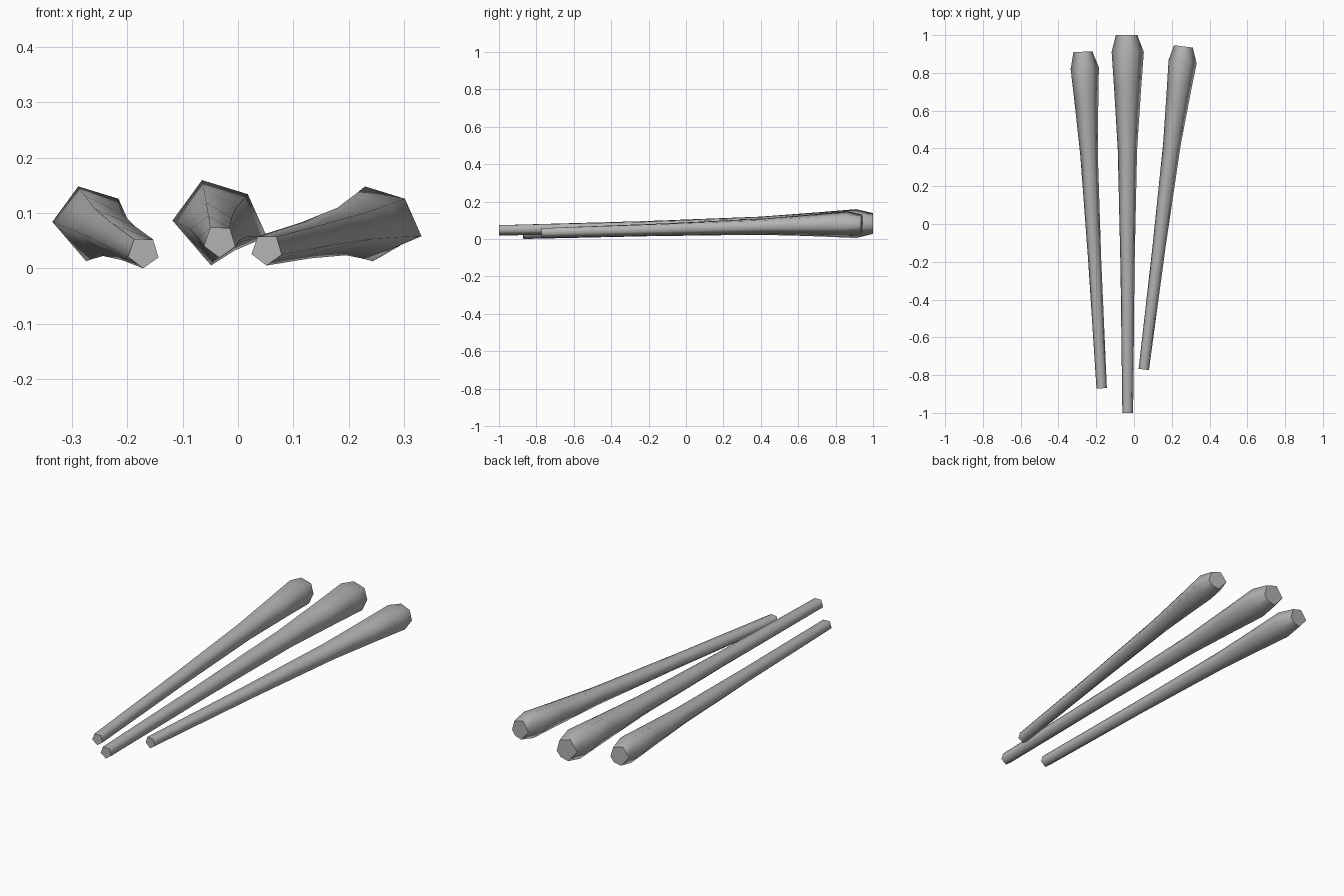
import bpy, bmesh, math
from mathutils import Vector

cube = bpy.data.objects.get("Cube")
if cube:
    bpy.data.objects.remove(cube, do_unlink=True)

# One plain grey
grey = bpy.data.materials.new("plain_grey")
grey.use_nodes = True
colour = (0.45, 0.45, 0.45, 1)
grey.diffuse_color = colour
grey.node_tree.nodes["Principled BSDF"].inputs["Base Color"].default_value = colour

# Unit cross-sections (x, z): uneven head and five-sided grip,
# each with an extra point on the lower side to match the six-sided cap
head = [Vector(p) for p in [(-.98, .04), (-.33, .93), (.68, .62), (1.1, -.32), (.39, -.62), (-.13, -.95)]]
grip = [Vector((math.cos(math.radians(a)), math.sin(math.radians(a)))) for a in (197, 125, 53, -19, -91)]
grip.insert(4, (grip[3] + grip[4]) / 2)
cap = [Vector((p.x * .72 if i != 3 else .68, p.y * .72)) for i, p in enumerate(head)]
cap[4] = Vector((.42, -.56))

# Position along the shaft, and the share of the head's swelling left there
SWELL = [(0, 1), (.1, .76), (.27, .4), (.6, .15), (1, 0)]


def make_club(name, wide, tip, cap_y, head_radius, grip_radius):
    wide, tip = Vector(wide), Vector(tip)
    axis = (wide - tip).normalized()
    side = Vector((axis.y, -axis.x, 0)).normalized()
    bm = bmesh.new()

    def ring(centre, section):
        return [bm.verts.new(centre + side * p.x + Vector((0, 0, p.y))) for p in section]

    end = Vector((wide.x + axis.x * (cap_y - wide.y), cap_y, wide.z))
    rings = [ring(end, [p * head_radius for p in cap])]
    for t, s in SWELL:
        section = [g * grip_radius * (1 - s) + h * head_radius * s for g, h in zip(grip, head)]
        rings.append(ring(wide.lerp(tip, t), section))
    for a, b in zip(rings, rings[1:]):
        for i in range(6):
            j = (i + 1) % 6
            bm.faces.new((a[i], a[j], b[j], b[i])).smooth = True
    # Flat end faces with crisp rims
    for r in (rings[0], rings[-1]):
        face = bm.faces.new(r)
        for e in face.edges:
            e.smooth = False
    bmesh.ops.recalc_face_normals(bm, faces=bm.faces)
    mesh = bpy.data.meshes.new(name)
    bm.to_mesh(mesh)
    bm.free()
    mesh.materials.append(grey)
    bpy.context.collection.objects.link(bpy.data.objects.new(name, mesh))


make_club("right_club", (-.265, .825, .081), (-.171, -.87, .029), .912, .072, .029)
make_club("middle_club", (-.038, .91, .083), (-.033, -1, .049), 1, .082, .03)
make_club("left_club", (.253, .86, .081), (.052, -.77, .034), .94, .072, .029)
